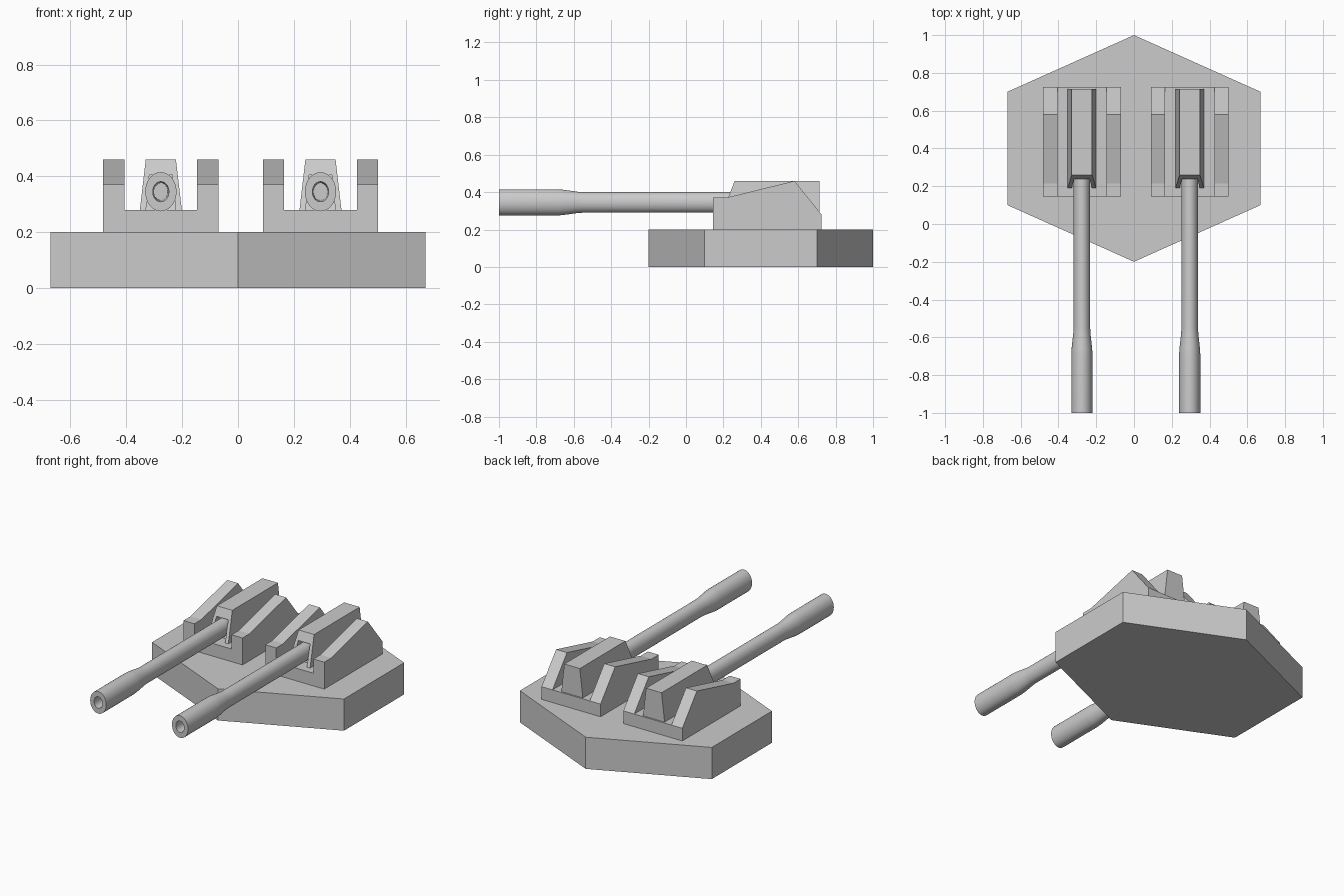
import bpy, bmesh, math

if "Cube" in bpy.data.objects:
    bpy.data.objects.remove(bpy.data.objects["Cube"])


def make(name, verts, faces):
    mesh = bpy.data.meshes.new(name)
    mesh.from_pydata(verts, [], faces)
    bm = bmesh.new()
    bm.from_mesh(mesh)
    bmesh.ops.recalc_face_normals(bm, faces=bm.faces)
    bm.to_mesh(mesh)
    bm.free()
    obj = bpy.data.objects.new(name, mesh)
    bpy.context.collection.objects.link(obj)
    return obj


def loft(name, rings):
    n, m = len(rings[0]), len(rings)
    verts = [v for r in rings for v in r]
    faces = [(k * n + i, k * n + (i + 1) % n, (k + 1) * n + (i + 1) % n, (k + 1) * n + i)
             for k in range(m - 1) for i in range(n)]
    faces += [tuple(range(n)), tuple(range((m - 1) * n, m * n))]
    return make(name, verts, faces)


def activate(obj):
    bpy.ops.object.select_all(action='DESELECT')
    obj.select_set(True)
    bpy.context.view_layer.objects.active = obj


# Hexagonal base plate
hexagon = [(0, 1), (-0.67, 0.7), (-0.67, 0.1), (0, -0.2), (0.67, 0.1), (0.67, 0.7)]
loft("base_plate", [[(x, y, z) for x, y in hexagon] for z in (0, 0.2)])


# U-shaped cradle: side profile with a slot cut through it
def cradle(side, cx):
    profile = [(0.145, 0.2), (0.725, 0.2), (0.725, 0.28), (0.58, 0.46), (0.215, 0.37), (0.145, 0.37)]
    obj = loft(side + "_cradle", [[(cx + dx, y, z) for y, z in profile] for dx in (-0.206, 0.206)])
    slot = [(0, 0.28), (1, 0.28), (1, 0.6), (0, 0.6)]
    cutter = loft("slot_cutter", [[(cx + dx, y, z) for y, z in slot] for dx in (-0.13, 0.13)])
    cutter.hide_render = True
    mod = obj.modifiers.new("slot", 'BOOLEAN')
    mod.operation, mod.object, mod.solver = 'DIFFERENCE', cutter, 'EXACT'
    activate(obj)
    bpy.ops.object.modifier_apply(modifier="slot")
    bpy.data.objects.remove(cutter)


# Tapered breech block with a recess in its sloped front
def breech(side, cx):
    def front(z):
        return 0.19 + (z - 0.28) * 0.39
    outer = [(-0.075, 0.28), (-0.054, 0.46), (0.054, 0.46), (0.075, 0.28)]
    inner = [(-0.053, 0.28), (-0.041, 0.405), (0.041, 0.405), (0.053, 0.28)]
    verts = [(cx + x, front(z), z) for x, z in outer]
    verts += [(cx + x, front(z), z) for x, z in inner]
    verts += [(cx + x, front(z) + 0.05, z) for x, z in inner]
    verts += [(cx + x, 0.715, z) for x, z in outer]
    faces = []
    for i in range(3):
        faces += [(i, i + 1, i + 5, i + 4), (i + 4, i + 5, i + 9, i + 8), (i, i + 1, i + 13, i + 12)]
    faces += [(8, 9, 10, 11), (12, 13, 14, 15), (0, 4, 8, 11, 7, 3, 15, 12)]
    make(side + "_breech", verts, faces)


# Oval barrel with a flared muzzle and hollow bore
def barrel(side, cx):
    stations = [(-0.8, 0.031), (-1, 0.036), (-1, 0.07), (-0.69, 0.07), (-0.66, 0.068),
                (-0.58, 0.057), (-0.55, 0.055), (0.3, 0.055)]
    n = 32
    angles = [2 * math.pi * i / n for i in range(n)]
    obj = loft(side + "_barrel", [[(cx + 0.8 * r * math.cos(a), y, 0.345 + r * math.sin(a))
                                   for a in angles] for y, r in stations])
    activate(obj)
    bpy.ops.object.shade_smooth_by_angle(angle=math.radians(30))


for side, cx in (("left", -0.276), ("right", 0.295)):
    cradle(side, cx)
    breech(side, cx)
    barrel(side, cx)
